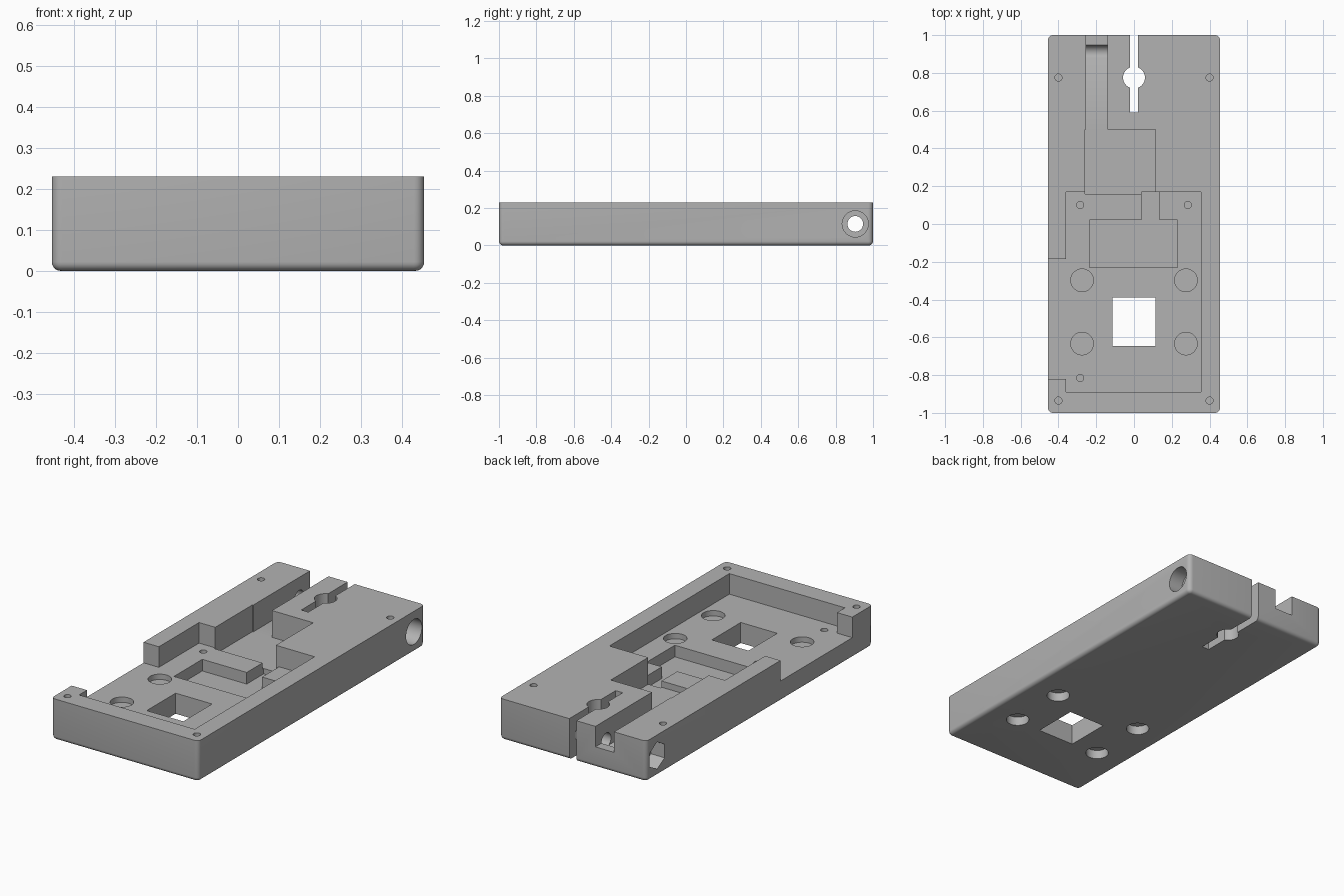
import bpy, bmesh, math
from mathutils import Matrix, Vector

if "Cube" in bpy.data.objects:
    bpy.data.objects.remove(bpy.data.objects["Cube"], do_unlink=True)

W, L, H = 0.455, 1.0, 0.23      # half width, half length, height
FLOOR, CHANNEL, DEEP, TOP = 0.115, 0.08, 0.05, 0.3
cutters = []


def make_object(name, bm):
    mesh = bpy.data.meshes.new(name)
    bmesh.ops.recalc_face_normals(bm, faces=bm.faces)
    bm.to_mesh(mesh)
    bm.free()
    obj = bpy.data.objects.new(name, mesh)
    bpy.context.collection.objects.link(obj)
    return obj


def box_mesh(x0, x1, y0, y1, z0, z1):
    bm = bmesh.new()
    bmesh.ops.create_cube(bm, size=1)
    bmesh.ops.scale(bm, vec=(x1 - x0, y1 - y0, z1 - z0), verts=bm.verts)
    bmesh.ops.translate(bm, vec=((x0 + x1) / 2, (y0 + y1) / 2, (z0 + z1) / 2), verts=bm.verts)
    return bm


def add_cutter(name, bm):
    obj = make_object(name, bm)
    obj.hide_render = True
    cutters.append(obj)


def cut_box(name, *bounds):
    add_cutter(name, box_mesh(*bounds))


def cut_round(name, start, end, radius, sides=32):
    start, end = Vector(start), Vector(end)
    axis = end - start
    turn = axis.to_track_quat('Z', 'Y').to_matrix().to_4x4()
    bm = bmesh.new()
    bmesh.ops.create_cone(bm, cap_ends=True, segments=sides, radius1=radius, radius2=radius,
                          depth=axis.length,
                          matrix=Matrix.Translation((start + end) / 2) @ turn)
    add_cutter(name, bm)


# Body with rounded upright corners and a rounded bottom rim
bm = box_mesh(-W, W, -L, L, 0, H)
upright = [e for e in bm.edges if abs(e.verts[0].co.z - e.verts[1].co.z) > 0.1]
bmesh.ops.bevel(bm, geom=upright, offset=0.025, segments=5, profile=0.5, affect='EDGES')
rim = [e for e in bm.edges if all(v.co.z < 0.001 for v in e.verts)]
bmesh.ops.bevel(bm, geom=rim, offset=0.022, segments=5, profile=0.5, affect='EDGES')
body = make_object("enclosure_base", bm)

# Main pocket, open on one long side
cut_box("main_pocket", -0.36, 0.355, -0.89, 0.17, FLOOR, TOP)
cut_box("side_opening", -0.6, -0.3, -0.82, -0.185, FLOOR, TOP)

# Recess in the pocket floor and its link to the cable channel
cut_box("floor_recess", -0.235, 0.23, -0.23, 0.02, DEEP, TOP)
cut_box("recess_link", 0.04, 0.135, 0.0, 0.17, DEEP, 0.2)

# Cable channel running to the back
cut_box("channel_wide", -0.26, 0.115, 0.16, 0.5, CHANNEL, TOP)
cut_box("channel_narrow", -0.255, -0.14, 0.45, 0.905, CHANNEL, TOP)
cut_box("channel_exit", -0.255, -0.14, 0.9, 1.1, FLOOR, TOP)

# Through window and keyhole slot
cut_box("window", -0.113, 0.113, -0.645, -0.39, -0.1, TOP)
cut_box("slot", -0.022, 0.022, 0.59, 1.1, -0.1, TOP)
cut_round("keyhole", (0, 0.775, -0.1), (0, 0.775, TOP), 0.058)

# Round seats sunk from both faces, with a thin web between
for x in (-0.275, 0.275):
    for y in (-0.298, -0.633):
        cut_round("upper_seat", (x, y, 0.085), (x, y, 0.2), 0.06)
        cut_round("lower_seat", (x, y, -0.1), (x, y, 0.05), 0.06)

# Blind screw holes in the rim and in the pocket floor
for x in (-0.4, 0.4):
    for y in (-0.935, 0.775):
        cut_round("rim_screw_hole", (x, y, 0.1), (x, y, TOP), 0.019, 20)
for x, y in ((-0.285, 0.1), (0.285, 0.1), (-0.285, -0.815)):
    cut_round("floor_screw_hole", (x, y, 0.04), (x, y, 0.2), 0.019, 20)

# Cross bolt: shaft, round head seat and hexagonal nut seat
cut_round("bolt_shaft", (-0.6, 0.905, FLOOR), (0.6, 0.905, FLOOR), 0.042)
cut_round("bolt_head_seat", (0.37, 0.905, FLOOR), (0.6, 0.905, FLOOR), 0.07)
cut_round("nut_seat", (-0.6, 0.905, FLOOR), (-0.37, 0.905, FLOOR), 0.076, 6)

# Carve everything, then keep only the finished body
for cutter in cutters:
    mod = body.modifiers.new(cutter.name, 'BOOLEAN')
    mod.operation = 'DIFFERENCE'
    mod.solver = 'EXACT'
    mod.object = cutter
bpy.context.view_layer.update()
carved = bpy.data.meshes.new_from_object(body.evaluated_get(bpy.context.evaluated_depsgraph_get()))
body.modifiers.clear()
body.data = carved
for cutter in cutters:
    bpy.data.objects.remove(cutter, do_unlink=True)

# Plain grey plastic
grey = bpy.data.materials.new("grey_plastic")
grey.use_nodes = True
colour = (0.45, 0.45, 0.45, 1)
grey.diffuse_color = colour
grey.node_tree.nodes["Principled BSDF"].inputs["Base Color"].default_value = colour
body.data.materials.clear()
body.data.materials.append(grey)

bpy.ops.object.select_all(action='DESELECT')
body.select_set(True)
bpy.context.view_layer.objects.active = body
bpy.ops.object.shade_smooth_by_angle(angle=math.radians(30))
